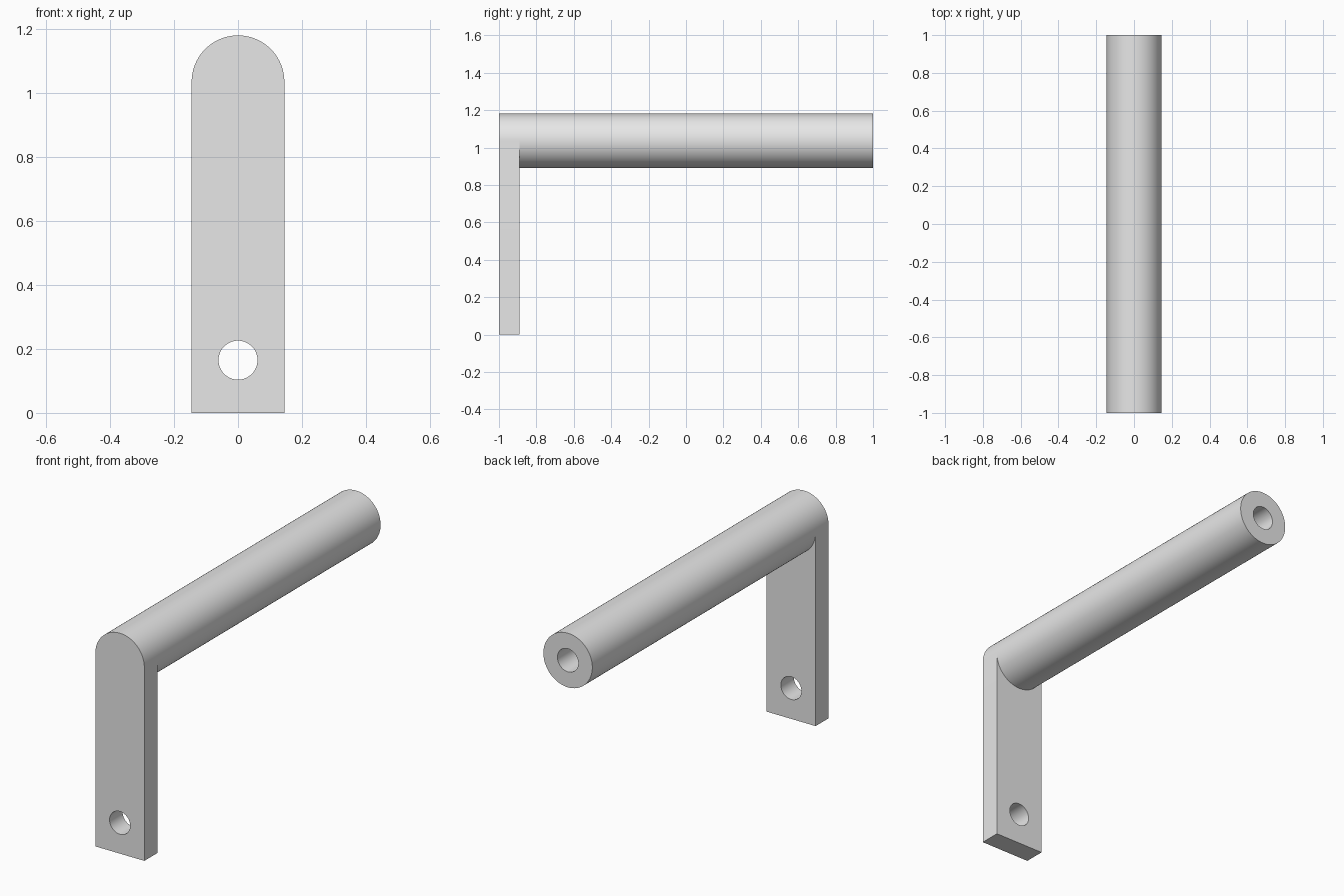
import bpy, bmesh
from math import pi, sin, cos
from mathutils import Matrix

if "Cube" in bpy.data.objects:
    bpy.data.objects.remove(bpy.data.objects["Cube"], do_unlink=True)

R = 0.145            # bar radius and half plate width
AXIS_Z = 1.036       # height of the bar axis
PLATE_BACK = -0.89
BORE_R, BORE_END = 0.062, 0.55
HOLE_R, HOLE_Z = 0.061, 0.165
SEGS = 96

grey = bpy.data.materials.new("plain grey")
grey.use_nodes = True
grey.diffuse_color = (0.8, 0.8, 0.8, 1)
grey.node_tree.nodes["Principled BSDF"].inputs["Base Color"].default_value = (0.8, 0.8, 0.8, 1)


def arc(radius, height, start, end, steps):
    angles = [start + (end - start) * i / steps for i in range(steps + 1)]
    return [(radius * cos(a), height + radius * sin(a)) for a in angles]


def activate(obj):
    bpy.ops.object.select_all(action='DESELECT')
    obj.select_set(True)
    bpy.context.view_layer.objects.active = obj


def finish(obj):
    activate(obj)
    bpy.ops.object.shade_smooth_by_angle(angle=pi / 6)


# Mounting plate: round-topped outline with a bolt hole, extruded
curve = bpy.data.curves.new("mounting_plate", 'CURVE')
curve.dimensions = '2D'
curve.fill_mode = 'BOTH'
curve.extrude = (PLATE_BACK + 1) / 2
outline = [(-R, 0), (R, 0)] + arc(R, AXIS_Z, 0, pi, SEGS // 2)
bolt_hole = arc(HOLE_R, HOLE_Z, 0, 2 * pi, 64)[:-1]
for points in (outline, bolt_hole):
    spline = curve.splines.new('POLY')
    spline.points.add(len(points) - 1)
    for point, (x, z) in zip(spline.points, points):
        point.co = (x, z, 0, 1)
    spline.use_cyclic_u = True
curve.materials.append(grey)
plate = bpy.data.objects.new("mounting_plate", curve)
plate.rotation_euler.x = pi / 2
plate.location.y = (PLATE_BACK - 1) / 2
bpy.context.collection.objects.link(plate)
activate(plate)
bpy.ops.object.convert(target='MESH')
plate = bpy.context.view_layer.objects.active
bm = bmesh.new()
bm.from_mesh(plate.data)
bmesh.ops.remove_doubles(bm, verts=bm.verts, dist=0.0001)
bmesh.ops.recalc_face_normals(bm, faces=bm.faces)
bm.to_mesh(plate.data)
bm.free()
finish(plate)

# Round bar: lathed profile with a blind bore in its free end
profile = [(0, PLATE_BACK), (R, PLATE_BACK), (R, 1), (BORE_R, 1),
           (BORE_R, BORE_END), (0, BORE_END)]
bm = bmesh.new()
verts = [bm.verts.new((r, y, 0)) for r, y in profile]
edges = [bm.edges.new(pair) for pair in zip(verts, verts[1:])]
bmesh.ops.spin(bm, geom=verts + edges, cent=(0, 0, 0), axis=(0, 1, 0),
               angle=2 * pi, steps=SEGS, use_merge=True)
bmesh.ops.remove_doubles(bm, verts=bm.verts, dist=0.0001)
bmesh.ops.recalc_face_normals(bm, faces=bm.faces)
bmesh.ops.transform(bm, matrix=Matrix.Translation((0, 0, AXIS_Z)), verts=bm.verts)
mesh = bpy.data.meshes.new("round_bar")
bm.to_mesh(mesh)
bm.free()
mesh.materials.append(grey)
bar = bpy.data.objects.new("round_bar", mesh)
bpy.context.collection.objects.link(bar)
finish(bar)
